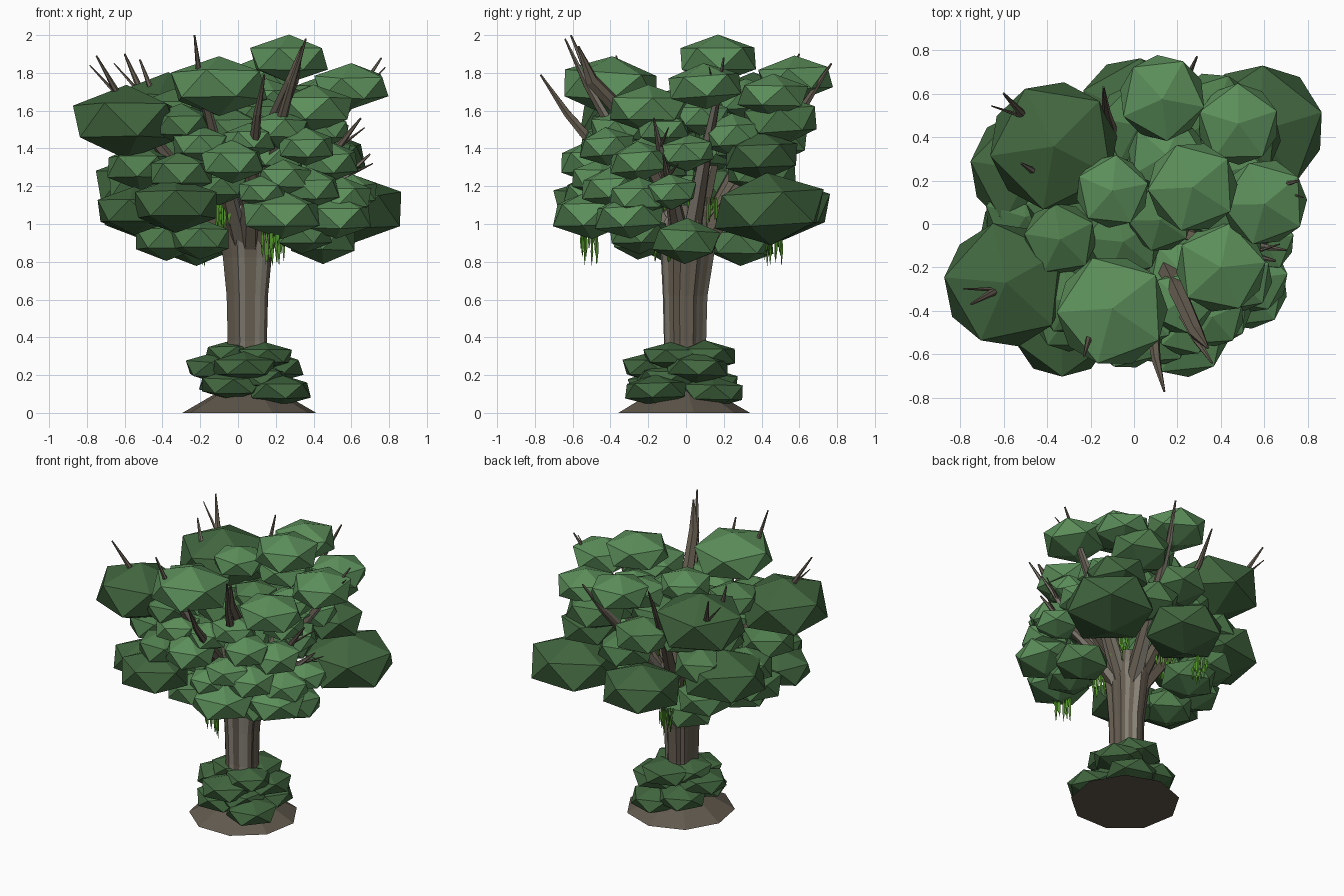
import bpy, bmesh, math, random
from mathutils import Matrix, Vector

random.seed(4)
if "Cube" in bpy.data.objects:
    bpy.data.objects.remove(bpy.data.objects["Cube"], do_unlink=True)


def material(name, colour):
    mat = bpy.data.materials.new(name)
    mat.use_nodes = True
    mat.diffuse_color = (*colour, 1)
    shader = next(n for n in mat.node_tree.nodes if n.type == "BSDF_PRINCIPLED")
    shader.inputs["Base Color"].default_value = (*colour, 1)
    shader.inputs["Roughness"].default_value = 0.9
    return mat


LIGHT = material("light leaf green", (.107, .275, .103))
MID = material("mid leaf green", (.08, .205, .075))
DARK = material("dark leaf green", (.054, .135, .05))
BARK = material("bark brown", (.13, .108, .08))
PALE = material("pale bark", (.24, .22, .18))
EARTH = material("earth brown", (.12, .1, .075))
MOSS = material("vine green", (.08, .28, .022))


def finish(name, bm, *mats):
    bmesh.ops.recalc_face_normals(bm, faces=bm.faces)
    mesh = bpy.data.meshes.new(name)
    bm.to_mesh(mesh)
    bm.free()
    for mat in mats:
        mesh.materials.append(mat)
    obj = bpy.data.objects.new(name, mesh)
    bpy.context.collection.objects.link(obj)
    return obj


def foliage(name, blobs, mat, squash=.68):
    """Flattened icosahedra given as x, y, z, radius."""
    bm = bmesh.new()
    for x, y, z, r in blobs:
        place = (Matrix.Translation((x, y, z))
                 @ Matrix.Rotation(random.uniform(-.08, .08), 4, "X")
                 @ Matrix.Rotation(random.uniform(0, math.tau), 4, "Z")
                 @ Matrix.Diagonal((r * 1.1, r * 1.1, r * squash, 1)))
        bmesh.ops.create_icosphere(bm, subdivisions=1, radius=1, matrix=place)
    return finish(name, bm, mat)


def limb(bm, path, sides, rough=0, pale=0):
    """Loft a tapering tube along (point, radius) pairs."""
    wobble = [1 + random.uniform(-rough, rough) for _ in range(sides)]
    light = [random.random() < pale for _ in range(sides)]
    points = [Vector(p) for p, _ in path]
    rings = []
    for i, (p, r) in enumerate(path):
        along = points[min(i + 1, len(path) - 1)] - points[max(i - 1, 0)]
        turn = Vector((0, 0, 1)).rotation_difference(along)
        rings.append([bm.verts.new(points[i] + turn @ Vector(
            (math.cos(k * math.tau / sides) * r * wobble[k],
             math.sin(k * math.tau / sides) * r * wobble[k], 0)))
            for k in range(sides)])
    for low, high in zip(rings, rings[1:]):
        for k in range(sides):
            n = (k + 1) % sides
            face = bm.faces.new((low[k], low[n], high[n], high[k]))
            face.material_index = int(light[k])
    bm.faces.new(rings[0])
    bm.faces.new(rings[-1])


# Earth mound
bm = bmesh.new()
bmesh.ops.create_cone(bm, cap_ends=True, segments=9, radius1=.36, radius2=.15,
                      depth=.12, matrix=Matrix.Translation((.06, -.02, .06)))
finish("earth_mound", bm, EARTH)

# Trunk with ridged bark, flaring towards the fork
bm = bmesh.new()
limb(bm, [((.05, -.01, .04), .125), ((.05, -.01, .38), .106),
          ((.05, -.01, .62), .112), ((.05, 0, .82), .132),
          ((.05, 0, .98), .155), ((.05, 0, 1.1), .1)], 26, .13, .25)
finish("trunk", bm, BARK, PALE)

# Main branches, each leaving the fork and ending in a bare tip
tips = [(-.75, -.37, 1.89), (-.6, .6, 1.9), (-.52, .28, 1.87),
        (-.14, .63, 1.86), (.36, -.64, 1.98), (-.23, -.61, 2),
        (.14, -.77, 1.79), (.29, .77, 1.85), (.76, .2, 1.88),
        (.7, -.12, 1.37), (.65, -.17, 1.56)]
bm = bmesh.new()
fork = Vector((.05, 0, .86))
for tip in tips:
    end = Vector(tip)
    out = Vector((end.x, end.y, 0)).normalized()
    start = fork + out * .07
    elbow = start.lerp(end, .45) + Vector((-.02, 0, .02))
    near = start.lerp(end, .8) - Vector((.02, 0, .02))
    limb(bm, [(start, .055), (elbow, .036), (near, .02), (end, .005)], 6, .15, .15)
    # Outer tips carry a side twig
    if abs(end.x) > .6:
        side = out.cross(Vector((0, 0, 1))) * random.choice((-.08, .08))
        limb(bm, [(near, .012), (end + side - Vector((0, 0, .05)), .003)], 5)
# Heavy forked limb at the front
limb(bm, [((.08, -.05, 1.1), .06), ((.2, -.3, 1.55), .045),
          ((.29, -.5, 1.76), .036), ((.34, -.57, 1.94), .006)], 6, .15)
finish("branches", bm, BARK, PALE)

# Upper crown
foliage("upper_crown_light", [
    (-.1, -.4, 1.73, .26), (.27, .17, 1.875, .21), (.13, .58, 1.77, .2),
    (.6, .1, 1.73, .2), (.4, -.2, 1.61, .21), (.48, .46, 1.68, .19),
    (.15, .32, 1.66, .18), (-.1, .15, 1.72, .17)], LIGHT, .61)
foliage("upper_crown_mid", [
    (-.34, -.07, 1.6, .17), (-.05, -.08, 1.5, .18), (.37, .5, 1.55, .2),
    (.02, .46, 1.44, .19), (-.3, -.35, 1.53, .16), (.12, .02, 1.58, .15),
    (.1, .2, 1.5, .17)], MID)
foliage("upper_crown_dark", [
    (-.59, -.28, 1.54, .29), (-.37, .36, 1.6, .3)], DARK, .68)

# Middle crown
foliage("middle_crown_light", [
    (-.03, -.5, 1.33, .17), (.24, -.46, 1.24, .15), (.22, -.36, 1.5, .15),
    (.36, -.42, 1.41, .15), (.48, -.25, 1.33, .16), (.45, 0, 1.38, .15),
    (.06, -.42, 1.44, .14), (.42, .25, 1.47, .17), (.13, -.52, 1.17, .13),
    (.38, -.4, 1.19, .16), (.6, -.08, 1.17, .14), (.55, -.25, 1.14, .16),
    (-.2, -.4, 1.42, .15), (.45, -.12, 1.5, .14), (.36, .08, 1.57, .15),
    (.22, -.22, 1.36, .16)], LIGHT)
foliage("middle_crown_mid", [
    (-.52, -.2, 1.3, .18), (-.3, -.42, 1.27, .17), (-.5, .04, 1.2, .19),
    (-.36, .34, 1.28, .18), (.2, .4, 1.28, .19), (-.32, .1, 1.38, .18),
    (-.1, -.32, 1.2, .15), (-.18, .3, 1.42, .17), (-.22, -.15, 1.3, .16)], MID)
foliage("middle_crown_dark", [
    (.48, .4, 1.36, .2), (-.48, .25, 1.2, .28)], DARK, .65)

# Lower crown
foliage("lower_crown_light", [
    (.23, -.5, 1.05, .21), (.52, -.3, 1.04, .19)], LIGHT, .62)
foliage("lower_crown_mid", [
    (.45, 0, .91, .18), (-.22, .29, .9, .18), (.34, -.25, .95, .16),
    (-.53, -.03, 1.05, .18), (-.38, -.12, .92, .17),
    (-.2, -.25, .92, .16), (-.36, .3, 1.03, .18)], MID)
foliage("lower_crown_dark", [
    (.58, .44, 1.08, .3), (0, .51, 1.08, .26), (-.33, -.48, 1.1, .23),
    (-.55, -.3, 1.07, .2)], DARK, .64)

# Bush around the foot
foliage("foot_bush", [
    (.22, -.16, .12, .17), (.14, .14, .11, .17), (-.03, -.14, .15, .17),
    (-.05, .12, .16, .16), (.18, .06, .24, .17), (.03, -.17, .24, .17),
    (-.11, -.02, .24, .17), (.08, .1, .3, .17), (.14, -.08, .3, .15),
    (-.03, 0, .31, .15), (.1, -.1, .18, .17)], DARK, .5)

# Hanging vines: clusters of thin tapering strands
bm = bmesh.new()
for x, y, z, spread in [(.17, -.52, .96, .05), (-.08, -.16, 1.12, .05),
                        (.18, .08, 1.14, .08), (-.18, .46, .96, .05),
                        (-.08, .18, 1.08, .08), (.2, -.13, .97, .05)]:
    for _ in range(14):
        top = Vector((x + random.uniform(-spread, spread),
                      y + random.uniform(-spread, spread), z))
        drop = Vector((0, 0, -random.uniform(.05, .19)))
        limb(bm, [(top, .005), (top + drop * .6, .009), (top + drop, .001)], 3)
finish("hanging_vines", bm, MOSS)
